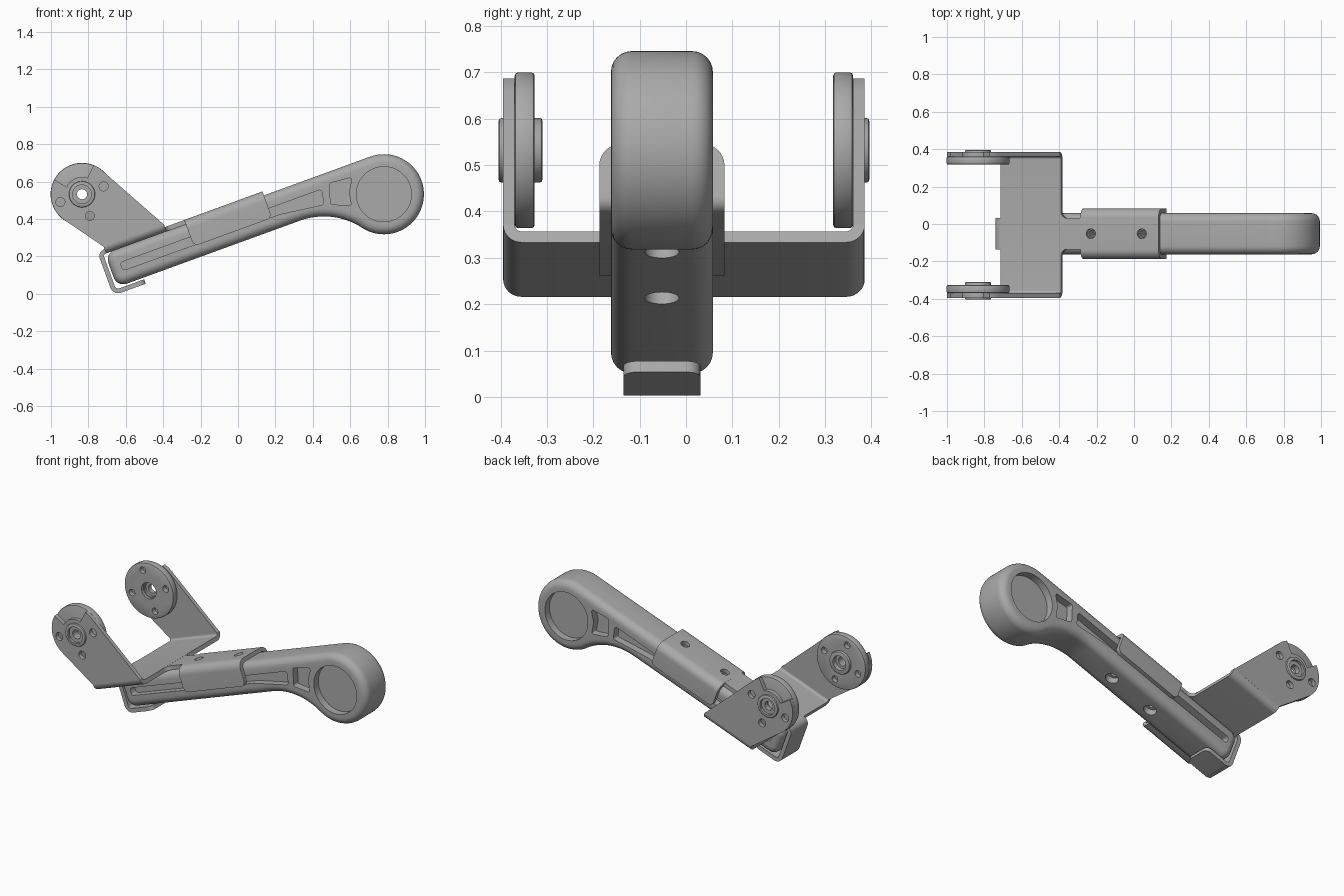
import bpy, bmesh
from math import sin, cos, radians, tan, pi
from mathutils import Vector

cube = bpy.data.objects.get("Cube")
if cube:
    bpy.data.objects.remove(cube, do_unlink=True)

grey = bpy.data.materials.new("plain grey")
grey.use_nodes = True
grey.diffuse_color = (0.4, 0.4, 0.4, 1)
grey.node_tree.nodes["Principled BSDF"].inputs["Base Color"].default_value = (0.4, 0.4, 0.4, 1)

TILT = radians(20)
EYE = Vector((0.78, 0, 0.532))      # centre of the round handle end
ARM_Y, YM = -0.052, -0.0045         # middle planes of arm and bracket
HUB = (-0.834, 0.532)


def arc(cx, cy, r, a0, a1, n):
    return [(cx + r * cos(radians(a0 + (a1 - a0) * i / n)),
             cy + r * sin(radians(a0 + (a1 - a0) * i / n))) for i in range(n + 1)]


def circle(cx, cy, r, n=48):
    return arc(cx, cy, r, 0, 360, n)[:-1]


def fillet(points, n=8):
    """Round each corner of a polygon given as (x, y) or (x, y, radius)."""
    out = []
    for i, p in enumerate(points):
        c = Vector(p[:2])
        if len(p) == 2:
            out.append(tuple(c))
            continue
        a = (Vector(points[i - 1][:2]) - c).normalized()
        b = (Vector(points[(i + 1) % len(points)][:2]) - c).normalized()
        half = a.angle(b) / 2
        centre = c + (a + b).normalized() * (p[2] / sin(half))
        s, e = c + a * (p[2] / tan(half)) - centre, c + b * (p[2] / tan(half)) - centre
        for k in range(n + 1):
            d = s.lerp(e, k / n)
            # spread the points evenly round the corner
            t = (pi / 2 - half) * (2 * k / n - 1)
            m = (s + e).normalized()
            side = (e - s).normalized()
            d = (m * cos(t) + side * sin(t)) * p[2]
            out.append(tuple(centre + d))
    return out


def prism(name, pts, axis, lo, hi, tilted=True, rule=None, radius=0.03, bevel=0, segs=4):
    """Extrude a profile along an axis; tilted parts lie in the arm's frame."""
    place = {"x": lambda a, b, h: (h, a, b), "y": lambda a, b, h: (a, h, b),
             "z": lambda a, b, h: (a, b, h)}[axis]
    bm = bmesh.new()
    face = bm.faces.new([bm.verts.new(place(a, b, lo)) for a, b in pts])
    ext = bmesh.ops.extrude_face_region(bm, geom=[face])
    shift = Vector(place(0, 0, hi - lo))
    bmesh.ops.translate(bm, vec=shift, verts=[v for v in ext["geom"] if isinstance(v, bmesh.types.BMVert)])
    bmesh.ops.recalc_face_normals(bm, faces=bm.faces)
    if rule:
        edges = [e for e in bm.edges if rule(e.verts[0].co, e.verts[1].co)]
        bmesh.ops.bevel(bm, geom=edges, offset=radius, segments=6, profile=0.5, affect="EDGES")
    mesh = bpy.data.meshes.new(name)
    bm.to_mesh(mesh)
    bm.free()
    mesh.materials.append(grey)
    ob = bpy.data.objects.new(name, mesh)
    bpy.context.collection.objects.link(ob)
    if tilted:
        ob.location = EYE
        ob.rotation_euler.y = -TILT
    if bevel:
        m = ob.modifiers.new("round", "BEVEL")
        m.width, m.segments, m.limit_method = bevel, segs, "ANGLE"
        m.angle_limit, m.use_clamp_overlap = radians(50), False
        apply(ob, m)
    return ob


def apply(ob, mod):
    bpy.context.view_layer.update()
    with bpy.context.temp_override(object=ob, active_object=ob, selected_objects=[ob]):
        bpy.ops.object.modifier_apply(modifier=mod.name)


def cut(ob, *cutters):
    for c in cutters:
        c.hide_render = True
        m = ob.modifiers.new("cut", "BOOLEAN")
        m.operation, m.solver, m.object = "DIFFERENCE", "EXACT", c
        apply(ob, m)
        bpy.data.objects.remove(c, do_unlink=True)


def channel(name, u0, u1, yc, half, base, end, t, r, rule=None):
    """Folded sheet with a flat base and two flanges."""
    d = 1 if end > base else -1
    inner = base + d * t
    pts = [(yc - half, end), (yc - half, base, r), (yc + half, base, r), (yc + half, end),
           (yc + half - t, end), (yc + half - t, inner, r - t), (yc - half + t, inner, r - t), (yc - half + t, end)]
    return prism(name, fillet(pts), "x", u0, u1, rule=rule)


# Handle arm: straight bar sweeping into a round end
outline = fillet([(-0.47, 0.021), (-1.51, 0.021, 0.055), (-1.51, 0.213, 0.055), (0, 0.213)])
outline = outline[:-1] + arc(0, 0, 0.214, 90, -143, 56) + arc(-0.47, -0.353, 0.374, 37, 90, 16)[:-1]
arm = prism("handle_arm", outline, "y", ARM_Y - 0.11, ARM_Y + 0.11, bevel=0.045, segs=6)

slot = fillet([(-1.45, 0.094, 0.015), (-0.56, 0.09), (-0.322, 0.058, 0.015), (-0.302, 0.139, 0.015), (-1.45, 0.139, 0.015)])
window = fillet([(-0.253, 0.155, 0.012), (-0.286, 0.048, 0.012), (-0.184, 0.0, 0.012),
                 (-0.172, 0.075), (-0.127, 0.143, 0.012)])
for side in (-1, 1):
    lo, hi = sorted((ARM_Y + side * 0.065, ARM_Y + side * 0.2))
    cut(arm, *[prism("cutter", p, "y", lo, hi) for p in (slot, window, circle(0, 0, 0.147, 64))])
for u in (-0.99, -0.70):
    cut(arm, prism("cutter", circle(u, ARM_Y, 0.037, 32), "z", -0.1, 0.06),
        prism("cutter", circle(u, ARM_Y, 0.02, 32), "z", 0.05, 0.3))

# Sleeve folded over the arm, with two screw holes
sleeve = channel("arm_sleeve", -1.05, -0.605, ARM_Y, 0.135, 0.236, 0.086, 0.025, 0.05,
                 lambda a, b: abs(a.z - 0.086) < 1e-4 and abs(b.z - 0.086) < 1e-4 and abs(a.x - b.x) < 1e-4)
for u in (-0.99, -0.70):
    cut(sleeve, prism("cutter", circle(u, ARM_Y, 0.026, 32), "z", 0.2, 0.3))

# Neck between sleeve and cross plate, flared where it meets the plate
h = 0.083
neck = fillet([(-1.2, ARM_Y - h - 0.05), (-1.16, ARM_Y - h - 0.05), (-1.16, ARM_Y - h, 0.035), (-1.03, ARM_Y - h),
               (-1.03, ARM_Y + h), (-1.16, ARM_Y + h, 0.035), (-1.16, ARM_Y + h + 0.05), (-1.2, ARM_Y + h + 0.05)])
prism("bracket_neck", neck, "z", 0.2115, 0.2355)

# Cross plate with its bent-up edges
channel("cross_plate", -1.504, -1.16, YM, 0.39, 0.211, 0.252, 0.025, 0.04)

# Hook wrapping the lower end of the arm
hook = fillet([(-1.49, 0.2355), (-1.545, 0.2355, 0.04), (-1.545, -0.014, 0.045), (-1.36, -0.014),
               (-1.36, 0.011), (-1.52, 0.011, 0.02), (-1.52, 0.211, 0.015), (-1.49, 0.211)])
prism("end_hook", hook, "y", ARM_Y - h, ARM_Y + h,
      rule=lambda a, b: abs(a.x + 1.36) < 1e-4 and abs(b.x + 1.36) < 1e-4 and abs(a.y - b.y) < 1e-4)


def to_world(u, v):
    return (EYE.x + u * cos(TILT) - v * sin(TILT), EYE.z + u * sin(TILT) + v * cos(TILT))


# Side ears, round hub plates and bushes
hx, hz = HUB
ear_outline = ([to_world(-1.504, 0.249)] + [to_world(-1.16, 0.249)]
               + arc(hx, hz, 0.167, 45, 68, 6) + arc(hx, hz, 0.092, 72, 155, 16)
               + arc(hx, hz, 0.167, 152, 233, 18))
bolt_angles = (20, 200, 290, 110)
for side, label in ((-1, "right"), (1, "left")):
    def span(a, b):
        return sorted((YM + side * a, YM + side * b))

    def drum(name, x, z, r, a, b, n=48, bevel=0):
        lo, hi = span(a, b)
        return prism(name, circle(x, z, r, n), "y", lo, hi, tilted=False, bevel=bevel, segs=2)

    ear = prism(label + "_ear", ear_outline, "y", *span(0.365, 0.39), tilted=False)
    disc = drum(label + "_hub_disc", hx, hz, 0.168, 0.322, 0.365, 64, 0.007)
    for i, a in enumerate(bolt_angles):
        x, z = hx + 0.123 * cos(radians(a)), hz + 0.123 * sin(radians(a))
        if i < 3:
            cut(ear, drum("cutter", x, z, 0.024, 0.35, 0.45, 24))
        cut(disc, drum("cutter", x, z, 0.02, 0.25, 0.352, 24))
    for part in (ear, disc):
        cut(part, drum("cutter", hx, hz, 0.05, 0.2, 0.5, 32))
    inner = 0.305 if side < 0 else 0.326
    bush = drum(label + "_bush", hx, hz, 0.07, inner, 0.4, 48, 0.007)
    cut(bush, drum("cutter", hx, hz, 0.027, 0.2, 0.5, 24),
        drum("cutter", hx, hz, 0.05, 0.385, 0.5, 48),
        drum("cutter", hx, hz, 0.045, 0.2, inner + 0.03, 12))
    if side > 0:
        # this bush sits behind the face of its disc
        cut(bush, drum("cutter", hx, hz, 0.1, 0.2, 0.34, 48))

# Smooth shading with sharp creases kept
bpy.ops.object.select_all(action="DESELECT")
for ob in bpy.context.scene.objects:
    if ob.type == "MESH" and grey.name in ob.data.materials:
        ob.select_set(True)
        bpy.context.view_layer.objects.active = ob
bpy.ops.object.shade_smooth_by_angle(angle=radians(35))
